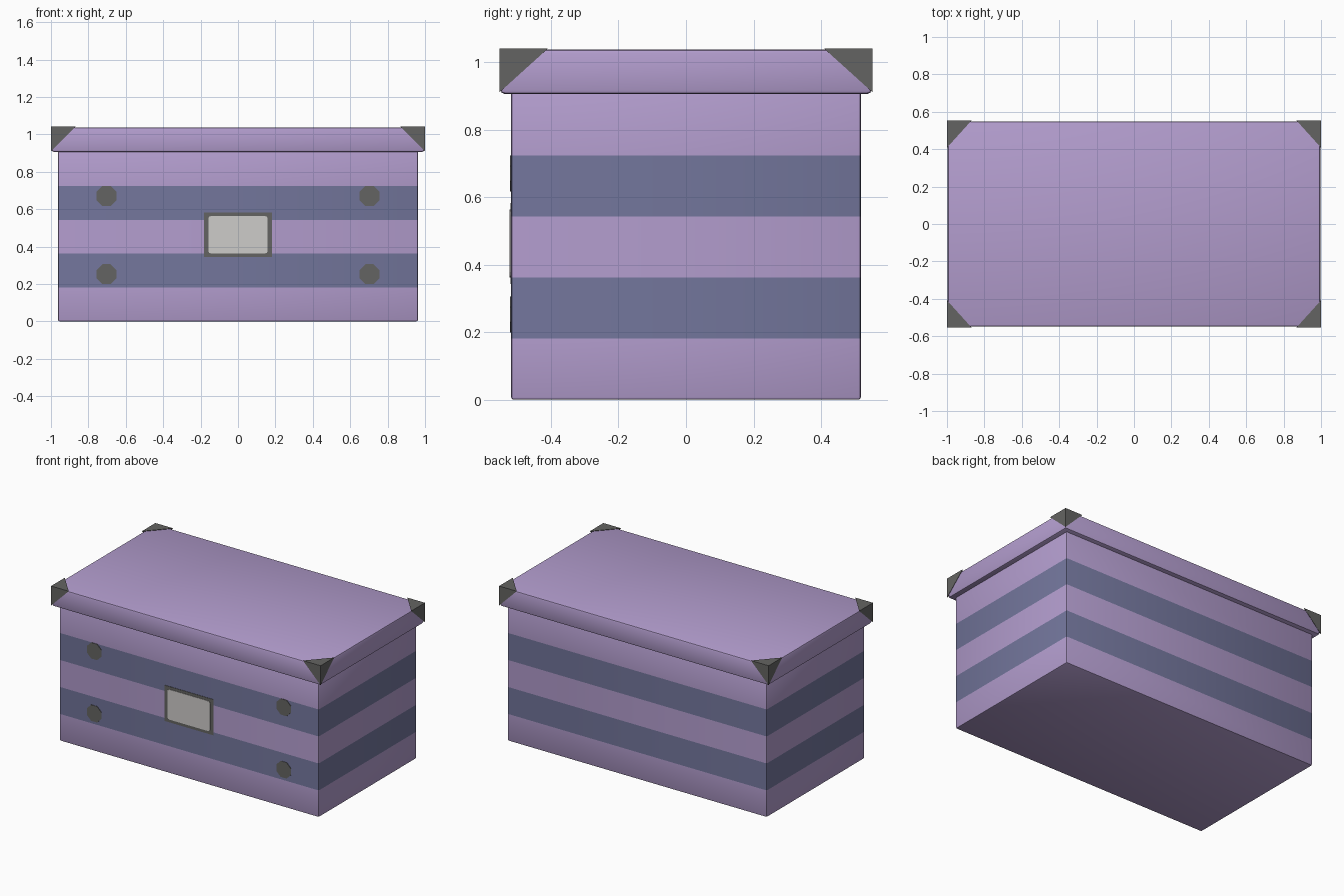
import bpy, bmesh, math
from mathutils import Vector

if "Cube" in bpy.data.objects:
    bpy.data.objects.remove(bpy.data.objects["Cube"])


def srgb(*rgb):
    lin = [((c / 255 + 0.055) / 1.055) ** 2.4 for c in rgb]
    return (*lin, 1.0)


def material(name, *rgb):
    m = bpy.data.materials.new(name)
    m.diffuse_color = srgb(*rgb)
    m.use_nodes = True
    m.node_tree.nodes["Principled BSDF"].inputs["Base Color"].default_value = m.diffuse_color
    return m


LILAC = material("lilac", 179, 157, 206)
BLUE = material("slate_blue", 115, 118, 156)
DARK = material("dark_metal", 100, 100, 98)
PAPER = material("label_grey", 206, 204, 202)


def finish(bm, name, *mats, smooth=False):
    bmesh.ops.recalc_face_normals(bm, faces=bm.faces)
    me = bpy.data.meshes.new(name)
    bm.to_mesh(me)
    bm.free()
    ob = bpy.data.objects.new(name, me)
    bpy.context.collection.objects.link(ob)
    for m in mats:
        me.materials.append(m)
    if smooth:
        bpy.ops.object.select_all(action='DESELECT')
        ob.select_set(True)
        bpy.context.view_layer.objects.active = ob
        bpy.ops.object.shade_smooth_by_angle(angle=math.radians(40))
    return ob


def rounded_box(hx, hy, z0, z1, bevel):
    bm = bmesh.new()
    bmesh.ops.create_cube(bm, size=1)
    for v in bm.verts:
        v.co = Vector((v.co.x * 2 * hx, v.co.y * 2 * hy, z0 + (v.co.z + 0.5) * (z1 - z0)))
    bmesh.ops.bevel(bm, geom=bm.edges[:], offset=bevel, segments=2, profile=0.5, affect='EDGES')
    return bm


def plate(name, outline, y_front, y_back, mat):
    """Extrude an (x, z) outline into a thin plate on the front wall."""
    bm = bmesh.new()
    face = bm.faces.new([bm.verts.new((x, y_front, z)) for x, z in outline])
    ext = bmesh.ops.extrude_face_region(bm, geom=[face])
    for v in ext["geom"]:
        if isinstance(v, bmesh.types.BMVert):
            v.co.y = y_back
    return finish(bm, name, mat)


def ring(cx, cz, hx, hz, r, n):
    """Rectangle outline with rounded corners."""
    pts = []
    for q, (sx, sz) in enumerate([(1, 1), (-1, 1), (-1, -1), (1, -1)]):
        for i in range(n + 1):
            a = (q + i / n) * math.pi / 2
            pts.append((cx + sx * (hx - r) + r * math.cos(a), cz + sz * (hz - r) + r * math.sin(a)))
    return pts


# Striped body: cut at the stripe heights, then coloured by height
bm = rounded_box(0.962, 0.518, 0.0, 0.92, 0.008)
cuts = [0.181, 0.362, 0.543, 0.724]
for z in cuts:
    bmesh.ops.bisect_plane(bm, geom=bm.verts[:] + bm.edges[:] + bm.faces[:],
                           plane_co=(0, 0, z), plane_no=(0, 0, 1))
for f in bm.faces:
    band = sum(f.calc_center_median().z > z for z in cuts)
    wall = abs(f.normal.z) < 0.5
    f.material_index = band % 2 if wall else 0
finish(bm, "box_body", LILAC, BLUE, smooth=True)

# Lid
finish(rounded_box(0.996, 0.549, 0.906, 1.037, 0.011), "lid", LILAC, smooth=True)

# Metal corner caps on the lid
for sx in (-1, 1):
    for sy in (-1, 1):
        bm = bmesh.new()
        tip = Vector((sx * 1.0, sy * 0.553, 1.041))
        for off in ((0, 0, 0), (-sx * 0.131, 0, 0), (0, -sy * 0.145, 0), (0, 0, -0.131)):
            bm.verts.new(tip + Vector(off))
        bmesh.ops.convex_hull(bm, input=bm.verts[:])
        finish(bm, "corner_cap", DARK)

# Rivets on the front wall
for cx in (-0.703, 0.703):
    for cz in (0.252, 0.67):
        pts = [(cx + 0.058 * math.cos((i + 0.5) * math.pi / 4),
                cz + 0.058 * math.sin((i + 0.5) * math.pi / 4)) for i in range(8)]
        plate("rivet", pts, -0.521, -0.515, DARK)

# Label frame and paper label
plate("label_frame", [(-0.181, 0.343), (0.181, 0.343), (0.181, 0.583), (-0.181, 0.583)],
      -0.5205, -0.515, DARK)
plate("label", ring(0, 0.463, 0.159, 0.101, 0.016, 2), -0.5225, -0.516, PAPER)
